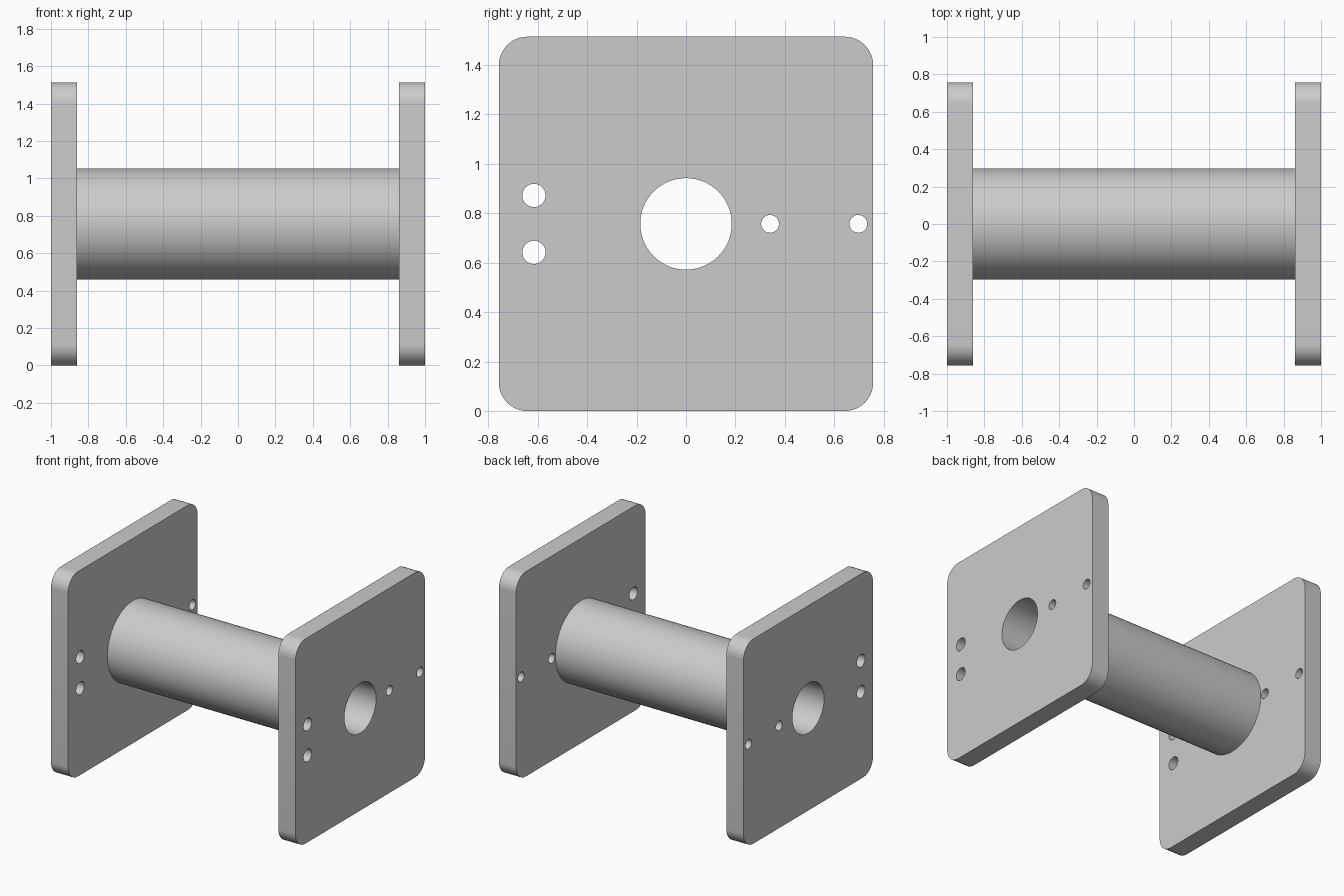
import bpy, bmesh
from math import sin, cos, pi
from mathutils import Matrix

if "Cube" in bpy.data.objects:
    bpy.data.objects.remove(bpy.data.objects["Cube"], do_unlink=True)

HALF = 0.757        # half height of the end plates, also the axis height
CORNER = 0.115
THICK = 0.14
TUBE_R, BORE_R = 0.297, 0.185

grey = bpy.data.materials.new("plain grey")
grey.use_nodes = True
grey.diffuse_color = (0.6, 0.6, 0.6, 1)
grey.node_tree.nodes["Principled BSDF"].inputs["Base Color"].default_value = (0.6, 0.6, 0.6, 1)


def arc(cx, cy, r, start, sweep, steps):
    return [(cx + r * cos(start + sweep * i / steps), cy + r * sin(start + sweep * i / steps))
            for i in range(steps + 1)]


def circle(cx, cy, r, steps=64):
    return arc(cx, cy, r, 0, 2 * pi, steps)[:-1]


def rounded_square(half, r):
    c = half - r
    corners = [(c, c), (-c, c), (-c, -c), (c, -c)]
    return [p for i, (x, y) in enumerate(corners) for p in arc(x, y, r, i * pi / 2, pi / 2, 12)]


def extruded(name, loops, x_mid, length):
    """Fill an outline with holes in the y-z plane and extrude it along x."""
    curve = bpy.data.curves.new(name, 'CURVE')
    curve.dimensions = '2D'
    curve.fill_mode = 'BOTH'
    curve.extrude = length / 2
    for loop in loops:
        spline = curve.splines.new('POLY')
        spline.points.add(len(loop) - 1)
        for point, (u, v) in zip(spline.points, loop):
            point.co = (u, v, 0, 1)
        spline.use_cyclic_u = True
    helper = bpy.data.objects.new(name + "_outline", curve)
    mesh = bpy.data.meshes.new_from_object(helper)
    bpy.data.objects.remove(helper)
    bpy.data.curves.remove(curve)

    # Turn the extrusion to lie along x, weld it and make the normals point out
    turn = Matrix(((0, 0, 1, x_mid), (1, 0, 0, 0), (0, 1, 0, HALF), (0, 0, 0, 1)))
    bm = bmesh.new()
    bm.from_mesh(mesh)
    bmesh.ops.transform(bm, matrix=turn, verts=bm.verts)
    bmesh.ops.remove_doubles(bm, verts=bm.verts, dist=1e-5)
    bmesh.ops.recalc_face_normals(bm, faces=bm.faces)
    bm.to_mesh(mesh)
    bm.free()
    mesh.name = name
    mesh.materials.clear()
    mesh.materials.append(grey)
    obj = bpy.data.objects.new(name, mesh)
    bpy.context.collection.objects.link(obj)
    bpy.ops.object.select_all(action='DESELECT')
    obj.select_set(True)
    bpy.context.view_layer.objects.active = obj
    bpy.ops.object.shade_smooth_by_angle(angle=pi / 6)
    return obj


# End plates: rounded squares with a bore, a pair of holes and two small holes
plate_loops = [
    rounded_square(HALF, CORNER),
    circle(0, 0, BORE_R),
    circle(-0.615, 0.115, 0.047, 32),
    circle(-0.615, -0.115, 0.047, 32),
    circle(0.34, 0, 0.036, 32),
    circle(0.697, 0, 0.036, 32),
]
for side, name in ((1, "left_end_plate"), (-1, "right_end_plate")):
    extruded(name, plate_loops, side * (1 - THICK / 2), THICK)

# Hollow core tube between the plates
extruded("core_tube", [circle(0, 0, TUBE_R), circle(0, 0, BORE_R)], 0, 2 * (1 - THICK))
